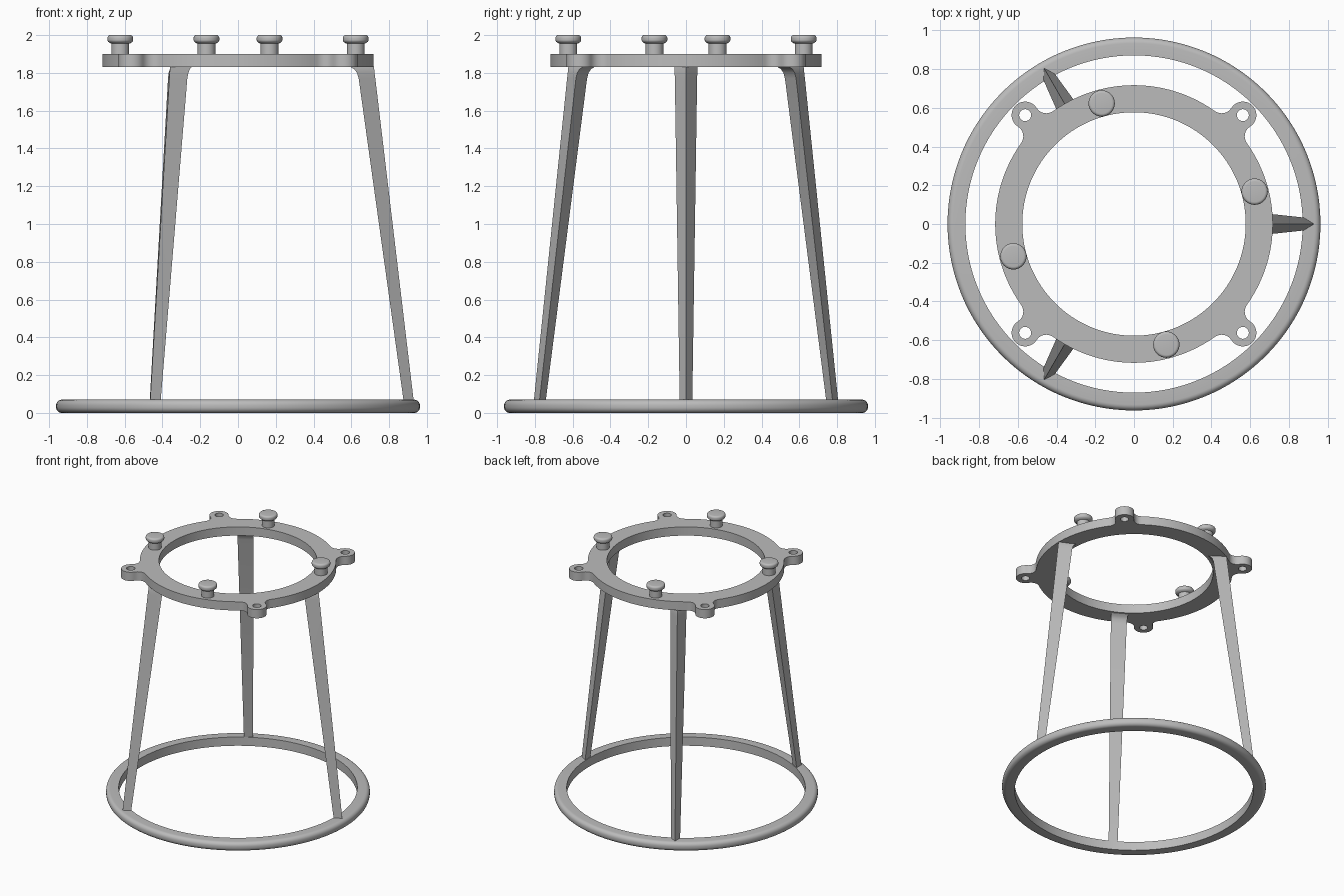
import bpy, bmesh, math
from math import cos, sin, pi, radians
from mathutils import Matrix

if "Cube" in bpy.data.objects:
    bpy.data.objects.remove(bpy.data.objects["Cube"], do_unlink=True)

GREY = (0.5, 0.5, 0.5, 1)
metal = bpy.data.materials.new("grey_metal")
metal.use_nodes = True
metal.diffuse_color = GREY
metal.node_tree.nodes["Principled BSDF"].inputs["Base Color"].default_value = GREY


def finish(name, bm):
    """Turn a bmesh into a named, smooth-shaded object."""
    bmesh.ops.remove_doubles(bm, verts=bm.verts, dist=1e-5)
    bmesh.ops.recalc_face_normals(bm, faces=bm.faces)
    mesh = bpy.data.meshes.new(name)
    bm.to_mesh(mesh)
    bm.free()
    mesh.materials.append(metal)
    obj = bpy.data.objects.new(name, mesh)
    bpy.context.collection.objects.link(obj)
    bpy.ops.object.select_all(action='DESELECT')
    obj.select_set(True)
    bpy.context.view_layer.objects.active = obj
    bpy.ops.object.shade_smooth_by_angle(angle=radians(30))
    return obj


def lathe(name, profile, steps, closed=False):
    """Spin an (r, z) profile around the z axis."""
    bm = bmesh.new()
    verts = [bm.verts.new((r, 0, z)) for r, z in profile]
    edges = [bm.edges.new(pair) for pair in zip(verts, verts[1:])]
    if closed:
        edges.append(bm.edges.new((verts[-1], verts[0])))
    bmesh.ops.spin(bm, geom=verts + edges, axis=(0, 0, 1), cent=(0, 0, 0),
                   angle=2 * pi, steps=steps, use_merge=True)
    return finish(name, bm)


def arc(cx, cy, r, start, end, n):
    return [(cx + r * cos(start + (end - start) * i / n),
             cy + r * sin(start + (end - start) * i / n)) for i in range(n + 1)]


# Base ring: straight bore, rounded outer edge
R_OUT, R_IN, H, FIL = 0.963, 0.871, 0.07, 0.03
profile = ([(R_IN, 0)] + arc(R_OUT - FIL, FIL, FIL, -pi / 2, 0, 6)
           + arc(R_OUT - FIL, H - FIL, FIL, 0, pi / 2, 6) + [(R_IN, H)])
lathe("base_ring", profile, 128, closed=True)

# Top plate: ring outline with four filleted ears
RING, BORE, EAR, HOLE, EAR_DIST, FILLET = 0.717, 0.577, 0.07, 0.031, 0.795, 0.06
Z_LOW, Z_TOP = 1.83, 1.9
rc = RING + FILLET
delta = math.acos((EAR_DIST**2 + rc**2 - (EAR + FILLET)**2) / (2 * EAR_DIST * rc))
fx, fy = rc * cos(delta), rc * sin(delta)
beta = math.atan2(-fy, fx - EAR_DIST)
quarter = (arc(fx, -fy, FILLET, pi - delta, pi + beta, 8)
           + arc(EAR_DIST, 0, EAR, beta, -beta, 20)[1:]
           + arc(fx, fy, FILLET, -pi - beta, delta - pi, 8)[1:]
           + arc(0, 0, RING, delta, pi / 2 - delta, 24)[1:-1])
ear_angles = [radians(45 + 90 * k) for k in range(4)]
outline = [(x * cos(a) - y * sin(a), x * sin(a) + y * cos(a))
           for a in ear_angles for x, y in quarter]
loops = [outline, arc(0, 0, BORE, 0, 2 * pi, 128)[:-1]]
loops += [arc(EAR_DIST * cos(a), EAR_DIST * sin(a), HOLE, 0, 2 * pi, 24)[:-1]
          for a in ear_angles]

bm = bmesh.new()
edges = []
for loop in loops:
    vs = [bm.verts.new((x, y, Z_LOW)) for x, y in loop]
    edges += [bm.edges.new((vs[i - 1], vs[i])) for i in range(len(vs))]
bmesh.ops.triangle_fill(bm, edges=edges, use_beauty=True, normal=(0, 0, 1))
extruded = bmesh.ops.extrude_face_region(bm, geom=bm.faces[:], use_keep_orig=True)
top_verts = [g for g in extruded["geom"] if isinstance(g, bmesh.types.BMVert)]
bmesh.ops.translate(bm, verts=top_verts, vec=(0, 0, Z_TOP - Z_LOW))
finish("top_plate", bm)

# Legs: tapered triangular bars, ridge outward, flared inside at the top
# each section: height, inner radius, ridge radius, half width
SECTIONS = [(0.04, 0.88, 0.933, 0.033), (1.77, 0.639, 0.727, 0.059),
            (1.8, 0.63, 0.723, 0.06), (1.82, 0.615, 0.721, 0.061),
            (1.835, 0.588, 0.719, 0.062)]
for k, side in enumerate(("left", "back_right", "front_right")):
    bm = bmesh.new()
    rows = [[bm.verts.new(p) for p in ((ri, -w, z), (ro, 0, z), (ri, w, z))]
            for z, ri, ro, w in SECTIONS]
    for low, high in zip(rows, rows[1:]):
        for i in range(3):
            bm.faces.new((low[i - 1], low[i], high[i], high[i - 1]))
    bm.faces.new(rows[0])
    bm.faces.new(rows[-1])
    bm.transform(Matrix.Rotation(radians(120 * k), 4, 'Z'))
    finish(side + "_leg", bm)

# Knobs: short stem with a wider rounded head
KNOB = ([(0, 1.89), (0.047, 1.89), (0.047, 1.955), (0.056, 1.958)]
        + arc(0.053, 1.975, 0.015, -pi / 4, 0, 3)
        + arc(0.053, 1.985, 0.015, 0, pi / 2, 5) + [(0, 2.0)])
for k in range(4):
    a = radians(15 + 90 * k)
    knob = lathe(f"knob_{k + 1}", KNOB, 32)
    knob.location = (0.645 * cos(a), 0.645 * sin(a), 0)
